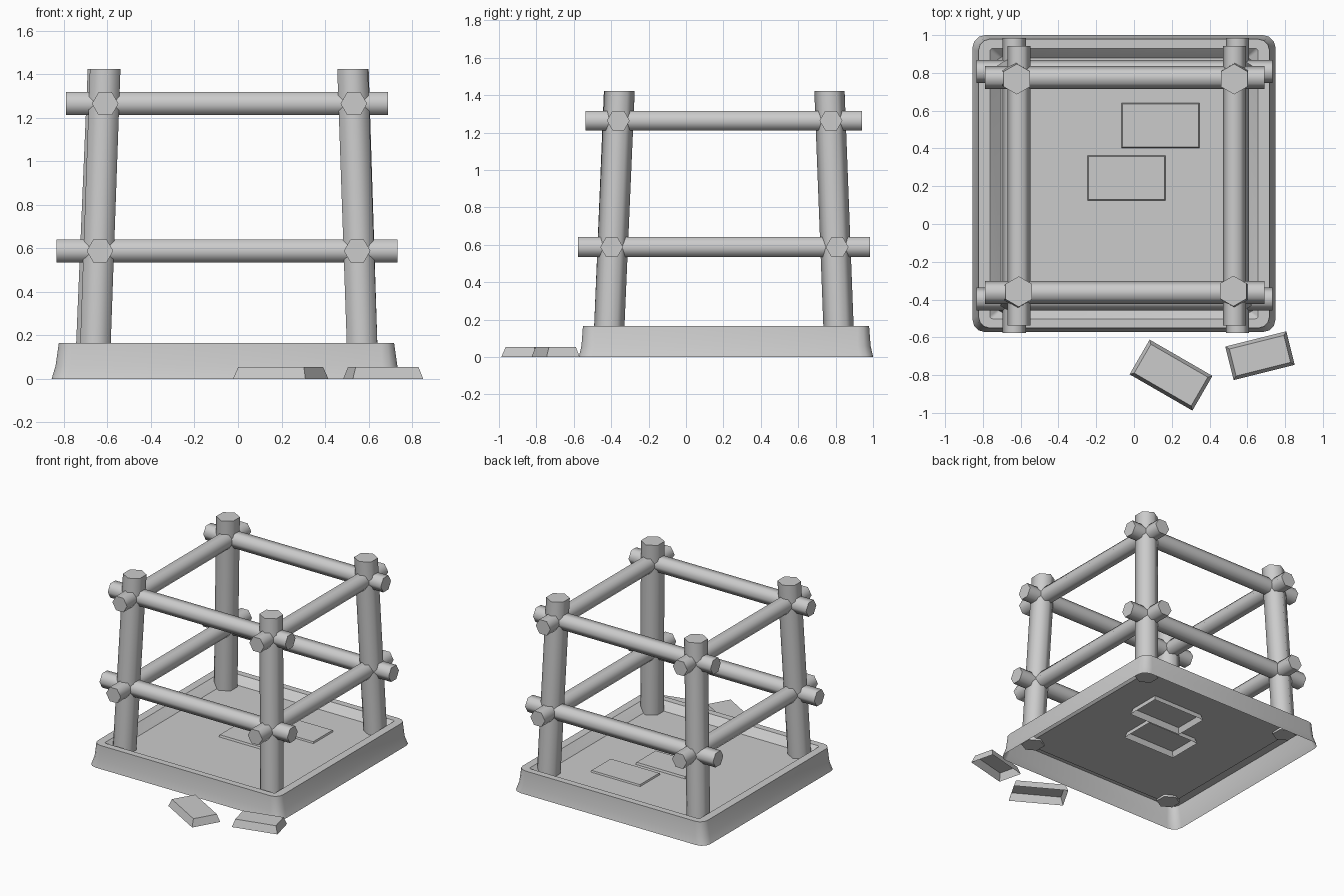
import bpy, bmesh, math
from mathutils import Vector, Matrix

if "Cube" in bpy.data.objects:
    bpy.data.objects.remove(bpy.data.objects["Cube"])

CX, CY = -0.053, 0.214      # centre of the tray
FLOOR = 0.11


def make(name, bm, angle):
    bmesh.ops.recalc_face_normals(bm, faces=bm.faces)
    me = bpy.data.meshes.new(name)
    bm.to_mesh(me)
    bm.free()
    ob = bpy.data.objects.new(name, me)
    bpy.context.collection.objects.link(ob)
    bpy.ops.object.select_all(action='DESELECT')
    ob.select_set(True)
    bpy.context.view_layer.objects.active = ob
    bpy.ops.object.shade_smooth_by_angle(angle=math.radians(angle))
    return ob


def rod(name, a, b, r, point_dir, level=False):
    """Hexagonal rod from a to b with one corner towards point_dir."""
    a, b = Vector(a), Vector(b)
    axis = Vector((0, 0, 1)) if level else (b - a).normalized()
    u = Vector(point_dir)
    u = (u - axis * u.dot(axis)).normalized()
    v = axis.cross(u)
    bm = bmesh.new()
    ends = []
    for c in (a, b):
        ends.append([bm.verts.new(c + r * (u * math.cos(k * math.pi / 3) + v * math.sin(k * math.pi / 3)))
                     for k in range(6)])
    for k in range(6):
        j = (k + 1) % 6
        bm.faces.new((ends[0][k], ends[0][j], ends[1][j], ends[1][k]))
    bm.faces.new(ends[0][::-1])
    bm.faces.new(ends[1])
    return make(name, bm, 65)


def tile(name, x, y, z, length, width, deg, height=0.055, inset=0.018):
    """Shallow plate with sloping sides, open underneath."""
    bm = bmesh.new()
    bmesh.ops.create_cube(bm, size=1)
    for v in bm.verts:
        i = inset if v.co.z > 0 else 0
        v.co.x *= length - 2 * i
        v.co.y *= width - 2 * i
        v.co.z = (v.co.z + 0.5) * height
    bm.faces.ensure_lookup_table()
    under = [f for f in bm.faces if all(v.co.z < 1e-5 for v in f.verts)]
    bmesh.ops.delete(bm, geom=under, context='FACES_ONLY')
    bm.transform(Matrix.Translation((x, y, z)) @ Matrix.Rotation(math.radians(deg), 4, 'Z'))
    ob = make(name, bm, 30)
    return ob


# base tray: rounded-corner rings lofted up the outside, over the rim, down to the floor
bm = bmesh.new()
rings = []
for hx, hy, z, r in ((0.803, 0.787, 0, 0.07), (0.785, 0.773, 0.06, 0.07), (0.77, 0.765, 0.165, 0.06),
                     (0.71, 0.716, 0.165, 0.015), (0.65, 0.666, FLOOR, 0.01)):
    ring = []
    for i, (sx, sy) in enumerate(((1, 1), (-1, 1), (-1, -1), (1, -1))):
        for k in range(4):
            t = math.radians(90 * i + 30 * k)
            ring.append(bm.verts.new((CX + sx * (hx - r) + r * math.cos(t),
                                      CY + sy * (hy - r) + r * math.sin(t), z)))
    rings.append(ring)
for lo, hi in zip(rings, rings[1:]):
    for k in range(len(lo)):
        j = (k + 1) % len(lo)
        bm.faces.new((lo[k], lo[j], hi[j], hi[k]))
bm.faces.new(rings[-1])
make("base_tray", bm, 35)

# four leaning posts: foot and head positions
for name, foot, head in (("front_left_post", (-0.657, -0.413), (-0.61, -0.358)),
                         ("front_right_post", (0.572, -0.413), (0.526, -0.355)),
                         ("back_left_post", (-0.676, 0.818), (-0.62, 0.767)),
                         ("back_right_post", (0.572, 0.818), (0.53, 0.767))):
    rod(name, (*foot, FLOOR - 0.015), (*head, 1.423), 0.081, (0, 1, 0), level=True)

# two levels of crossing rails
R = 0.061
for lvl, z, x0, x1, ys, y0, y1, xs in (
        ("upper", 1.264, -0.79, 0.69, (-0.362, 0.775), -0.537, 0.942, (-0.61, 0.532)),
        ("lower", 0.588, -0.834, 0.733, (-0.397, 0.808), -0.578, 0.985, (-0.634, 0.547))):
    for side, y in zip(("front", "back"), ys):
        rod(f"{lvl}_{side}_rail", (x0, y, z), (x1, y, z), R, (0, 1, 0))
    for side, x in zip(("left", "right"), xs):
        rod(f"{lvl}_{side}_rail", (x, y0, z), (x, y1, z), R, (1, 0, 0))

# tiles set in the floor and loose tiles on the ground
tile("floor_tile_back", 0.14, 0.522, FLOOR - 0.043, 0.44, 0.265, 0)
tile("floor_tile_front", -0.04, 0.243, FLOOR - 0.04, 0.44, 0.265, 0)
tile("loose_tile_left", 0.196, -0.80, 0, 0.384, 0.212, -30)
tile("loose_tile_right", 0.667, -0.697, 0, 0.333, 0.183, 14)
